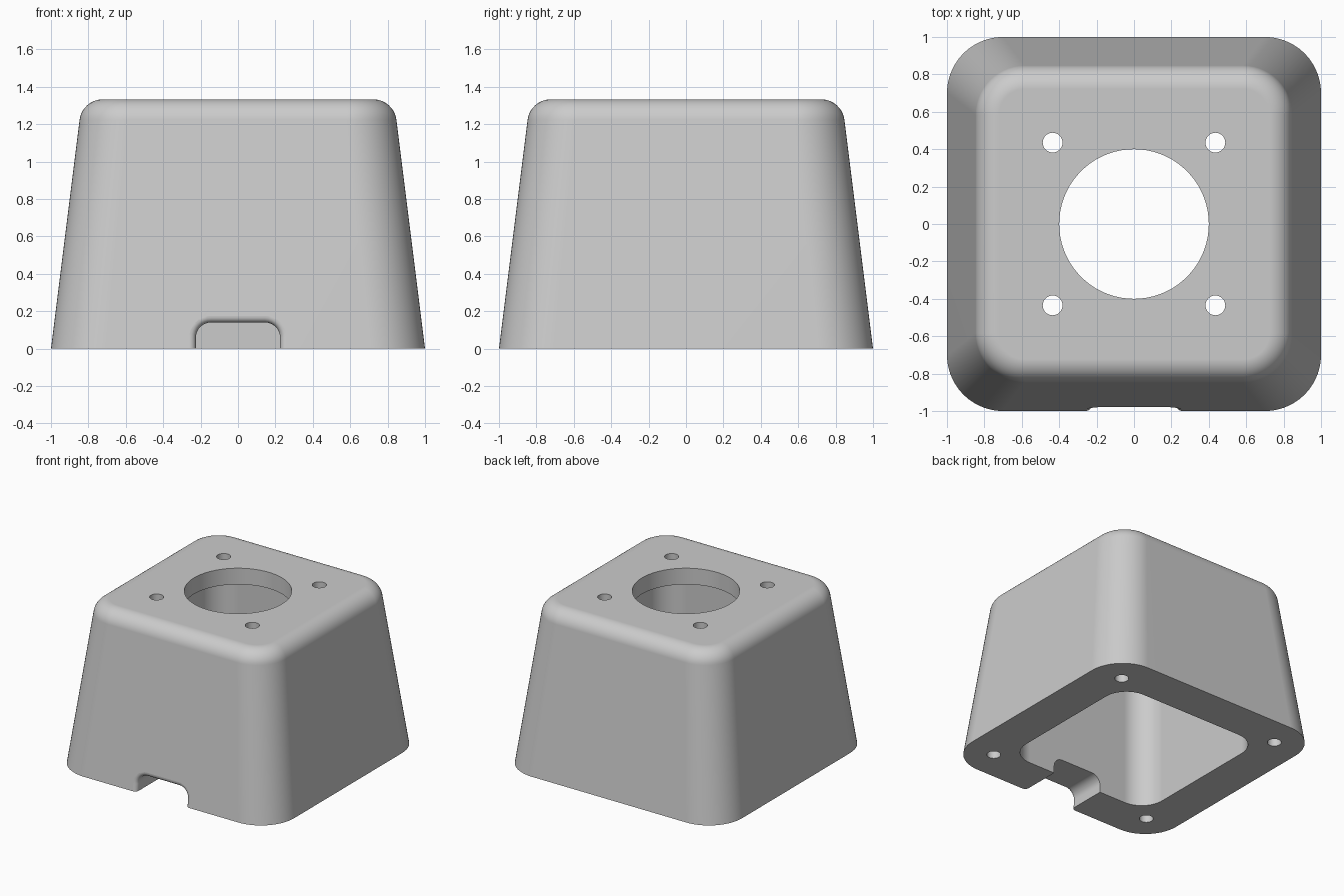
import bpy, bmesh, math

if "Cube" in bpy.data.objects:
    bpy.data.objects.remove(bpy.data.objects["Cube"])

HEIGHT = 1.333
TAPER = 0.125        # inward lean of the walls per unit of height
FILLET = 0.125       # rounding of the top edge

grey = bpy.data.materials.new("plain grey")
grey.use_nodes = True
grey.diffuse_color = (0.6, 0.6, 0.6, 1)
grey.node_tree.nodes["Principled BSDF"].inputs["Base Color"].default_value = (0.6, 0.6, 0.6, 1)


def loft(name, rings):
    """Closed solid skinned through rings with equal point counts."""
    bm = bmesh.new()
    loops = [[bm.verts.new(p) for p in ring] for ring in rings]
    for a, b in zip(loops, loops[1:]):
        for i in range(len(a)):
            j = (i + 1) % len(a)
            bm.faces.new((a[i], a[j], b[j], b[i]))
    bm.faces.new(loops[0])
    bm.faces.new(loops[-1])
    bmesh.ops.recalc_face_normals(bm, faces=bm.faces)
    mesh = bpy.data.meshes.new(name)
    bm.to_mesh(mesh)
    bm.free()
    mesh.materials.append(grey)
    obj = bpy.data.objects.new(name, mesh)
    bpy.context.collection.objects.link(obj)
    return obj


def rounded_square(half, radius, z, steps=14):
    ring = []
    for corner in range(4):
        mid = math.radians(45 + 90 * corner)
        cx = math.copysign(half - radius, math.cos(mid))
        cy = math.copysign(half - radius, math.sin(mid))
        for s in range(steps + 1):
            a = math.pi / 2 * (corner + s / steps)
            ring.append((cx + radius * math.cos(a), cy + radius * math.sin(a), z))
    return ring


def circle(x, y, radius, z, steps):
    return [(x + radius * math.cos(math.tau * i / steps),
             y + radius * math.sin(math.tau * i / steps), z) for i in range(steps)]


def notch_ring(grow, depth, steps=8):
    """Arch outline grown by an offset, set into the leaning front wall."""
    half, top, radius = 0.225 + grow, 0.14 + grow, 0.08 + grow
    outline = [(half, -0.1)]
    for side in (1, -1):
        for s in range(steps + 1):
            a = math.pi / 2 * (s / steps if side == 1 else 1 + s / steps)
            outline.append((side * (half - radius) + radius * math.cos(a),
                            top - radius + radius * math.sin(a)))
    outline.append((-half, -0.1))
    return [(x, -1 + depth + TAPER * z, z) for x, z in outline]


# Tapered body with a rounded top edge
lean = math.atan(TAPER)
top_half = 1 - TAPER * HEIGHT
centre = top_half - FILLET * math.tan((math.pi / 2 - lean) / 2)
rings = [rounded_square(1, 0.3, 0)]
for s in range(11):
    a = lean + (math.pi / 2 - lean) * s / 10
    half = centre + FILLET * math.cos(a)
    rings.append(rounded_square(half, 0.25 - top_half + half,
                                HEIGHT - FILLET + FILLET * math.sin(a)))
body = loft("tapered_housing", rings)

# Cutters: cavity, round top opening, screw holes
cutters = [
    loft("cavity", [rounded_square(0.667, 0.2, z) for z in (-0.1, 1.2)]),
    loft("top_opening", [circle(0, 0, 0.4, z, 72) for z in (1.1, 1.5)]),
]
for sx in (-1, 1):
    for sy in (-1, 1):
        cutters.append(loft("top_screw_hole", [
            circle(sx * 0.435, sy * 0.435, 0.053, z, 28) for z in (1.1, 1.5)]))
        cutters.append(loft("base_screw_hole", [
            circle(sx * 0.75, sy * 0.75, 0.053, z, 28) for z in (-0.1, 0.4)]))

# Cable notch with a softened outer edge
SOFT = 0.035
arches = [notch_ring(SOFT, -0.2)]
for s in range(7):
    a = math.pi / 2 * s / 6
    arches.append(notch_ring(SOFT * (1 - math.sin(a)), SOFT * (1 - math.cos(a))))
arches.append(notch_ring(0, 0.5))
cutters.append(loft("cable_notch", arches))

bpy.context.view_layer.objects.active = body
for cutter in cutters:
    mod = body.modifiers.new("cut", "BOOLEAN")
    mod.operation = "DIFFERENCE"
    mod.solver = "EXACT"
    mod.object = cutter
    bpy.ops.object.modifier_apply(modifier=mod.name)
    bpy.data.objects.remove(cutter)

# Smooth curves, keeping flats flat and hard edges sharp
for obj in bpy.context.selected_objects:
    obj.select_set(False)
body.select_set(True)
bpy.ops.object.shade_smooth_by_angle(angle=math.radians(35))
weighted = body.modifiers.new("even_normals", "WEIGHTED_NORMAL")
weighted.keep_sharp = True
